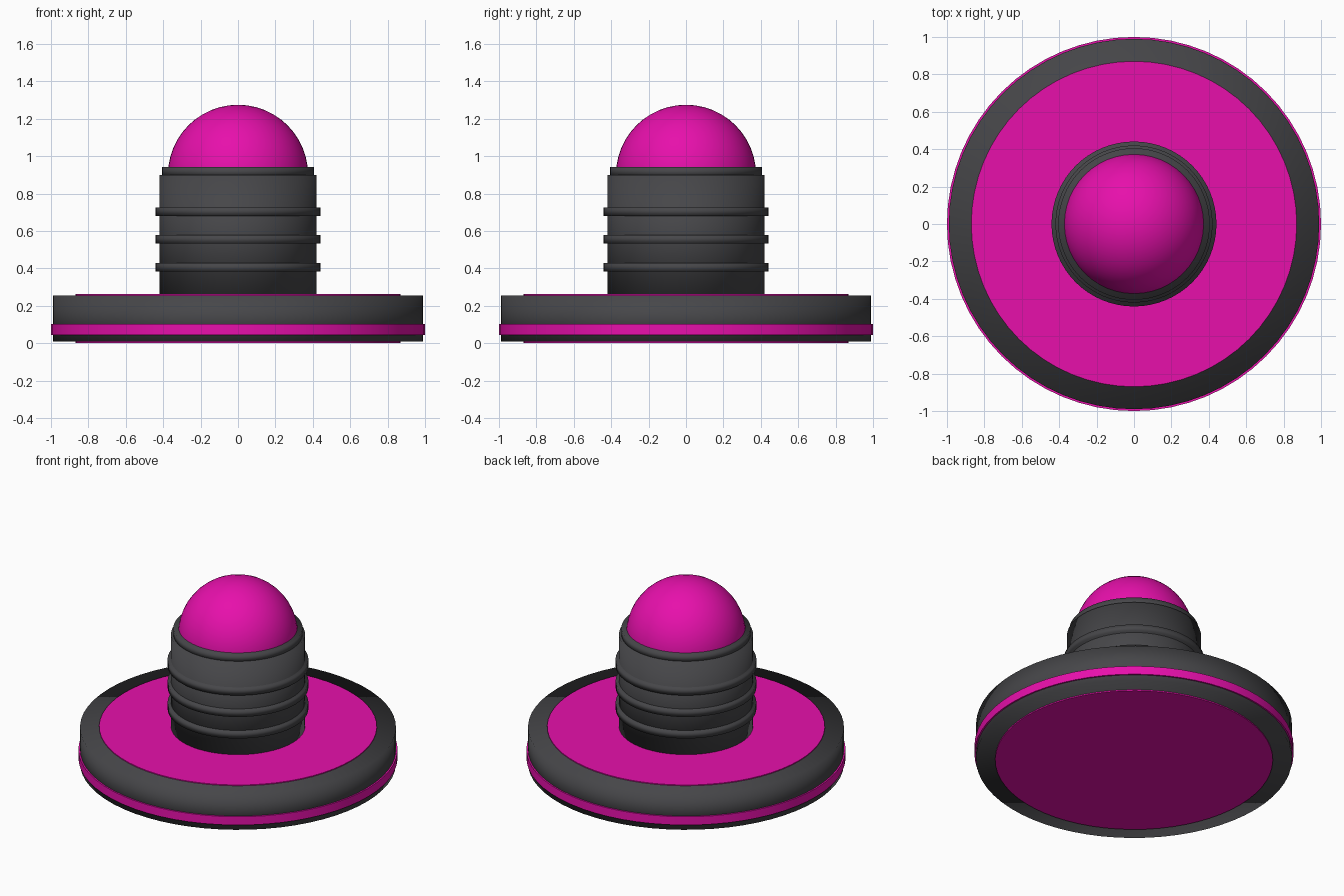
import bpy
import math

if "Cube" in bpy.data.objects:
    bpy.data.objects.remove(bpy.data.objects["Cube"])


def material(name, rgb):
    m = bpy.data.materials.new(name)
    m.diffuse_color = (*rgb, 1.0)
    m.use_nodes = True
    m.node_tree.nodes["Principled BSDF"].inputs["Base Color"].default_value = m.diffuse_color
    return m


DARK = material("charcoal", (0.062, 0.062, 0.067))
PINK = material("magenta", (0.80, 0.005, 0.41))


def disc(name, radius, z0, z1, mat, soft=False, sides=64):
    """Solid round slab from z0 to z1."""
    bpy.ops.mesh.primitive_cylinder_add(vertices=sides, radius=radius, depth=z1 - z0,
                                        location=(0, 0, (z0 + z1) / 2))
    ob = bpy.context.object
    ob.name = name
    ob.data.materials.append(mat)
    if soft:
        bpy.ops.object.shade_smooth()
    else:
        bpy.ops.object.shade_smooth_by_angle(angle=math.radians(35))
    return ob


# Wide base with a coloured side stripe and thin face plates
disc("base", 0.99, 0.008, 0.256, DARK, soft=True)
disc("base_stripe", 1.0, 0.045, 0.103, PINK)
disc("top_plate", 0.87, 0.254, 0.262, PINK)
disc("bottom_plate", 0.87, 0.0, 0.009, PINK)

# Central barrel with three ribs and a narrower lip
disc("barrel", 0.42, 0.25, 0.90, DARK, soft=True)
disc("lip", 0.405, 0.89, 0.943, DARK, soft=True)
for i in range(3):
    z = 0.406 + 0.149 * i
    disc(f"rib_{i + 1}", 0.441, z - 0.023, z + 0.023, DARK, soft=True)

# Button dome
bpy.ops.mesh.primitive_uv_sphere_add(segments=48, ring_count=24, radius=0.375, location=(0, 0, 0.90))
dome = bpy.context.object
dome.name = "dome"
dome.data.materials.append(PINK)
bpy.ops.object.shade_smooth()
